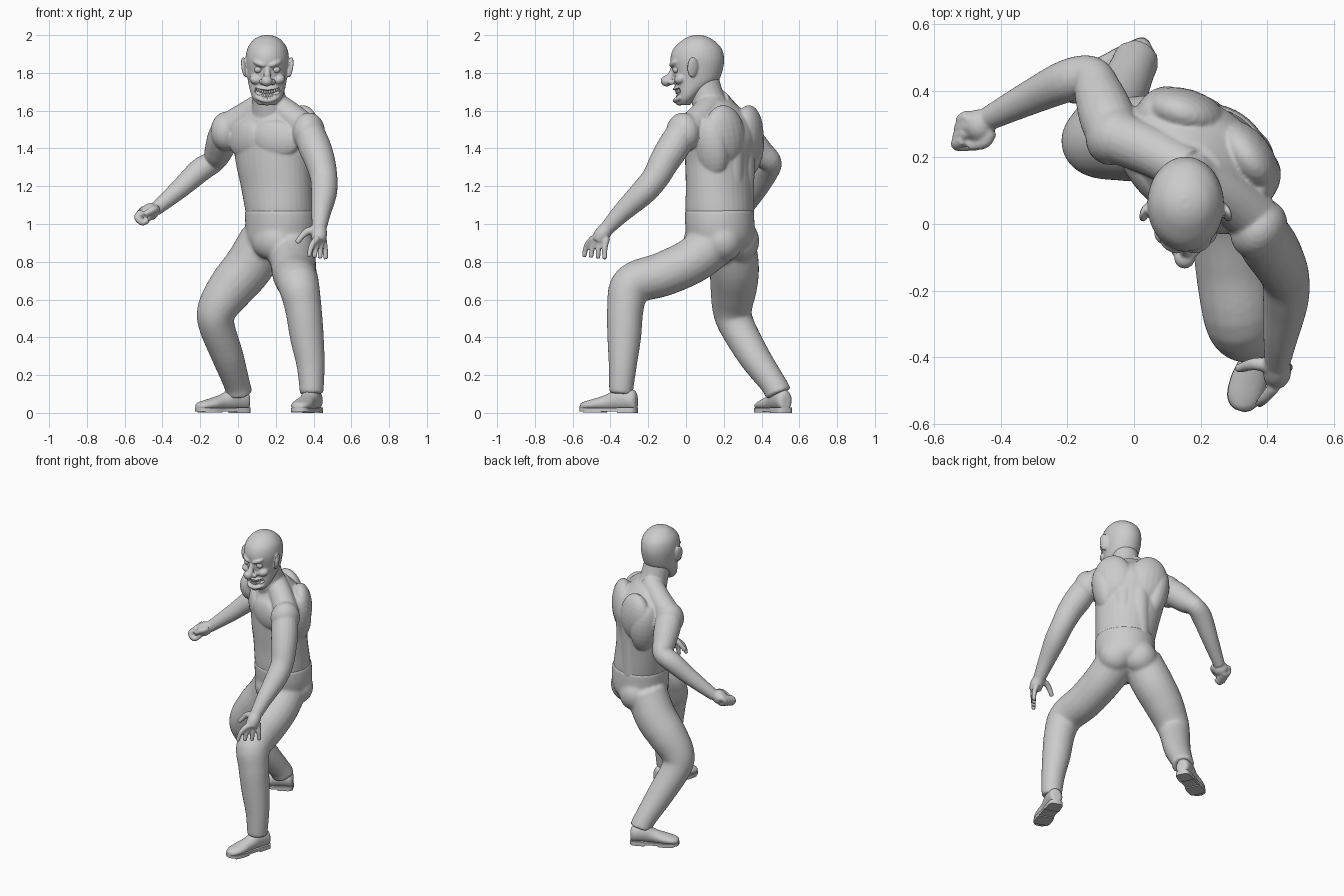
import bpy, bmesh, math
from mathutils import Vector, Matrix

if "Cube" in bpy.data.objects:
    bpy.data.objects.remove(bpy.data.objects["Cube"])

YAW = math.atan2(-0.57, 0.82)          # the trunk is twisted, the head looks ahead
SIDE = Vector((0.82, -0.57, 0)).normalized()
FRONT = Vector((-0.57, -0.82, 0)).normalized()


def trunk(side, front, z):
    return Vector((0.19, 0.185, z)) + SIDE * side + FRONT * front


def spline(rows, n=5):
    """Catmull-Rom interpolation of tuples."""
    rows = [tuple(r) for r in rows]
    p = [rows[0]] + rows + [rows[-1]]
    out = []
    for i in range(1, len(p) - 2):
        for k in range(n):
            t = k / n
            out.append([0.5 * (2 * b + (c - a) * t + (2 * a - 5 * b + 4 * c - d) * t * t
                               + (3 * b - a - 3 * c + d) * t ** 3)
                        for a, b, c, d in zip(*p[i - 1:i + 3])])
    return out + [list(rows[-1])]


def loft(bm, rings, sides=24):
    """Skin closed rings given as (centre, axis u, axis v)."""
    loops = []
    for c, u, v in rings:
        loops.append([bm.verts.new(c + u * math.cos(2 * math.pi * i / sides)
                                   + v * math.sin(2 * math.pi * i / sides)) for i in range(sides)])
    faces = [bm.faces.new(loops[0]), bm.faces.new(loops[-1])]
    for a, b in zip(loops, loops[1:]):
        for i in range(sides):
            j = (i + 1) % sides
            faces.append(bm.faces.new((a[i], a[j], b[j], b[i])))
    bmesh.ops.recalc_face_normals(bm, faces=faces)


def limb(bm, rows, sides=20):
    """Tube along rows of (x, y, z, radius)."""
    rows = spline(rows)
    pts = [Vector(r[:3]) for r in rows]
    u = None
    rings = []
    for i, p in enumerate(pts):
        t = (pts[min(i + 1, len(pts) - 1)] - pts[max(i - 1, 0)]).normalized()
        u = t.orthogonal().normalized() if u is None else (u - t * u.dot(t)).normalized()
        rings.append((p, u * rows[i][3], t.cross(u) * rows[i][3]))
    loft(bm, rings, sides)


def stack(bm, rows, yaw=0.0):
    """Horizontal ellipses from rows of (x, y, z, half width, half depth)."""
    a = Vector((math.cos(yaw), math.sin(yaw), 0))
    b = Vector((-math.sin(yaw), math.cos(yaw), 0))
    loft(bm, [(Vector(r[:3]), a * r[3], b * r[4]) for r in spline(rows)], 36)


def blob(bm, c, r, yaw=0.0, roll=0.0):
    m = (Matrix.Translation(c) @ Matrix.Rotation(yaw, 4, 'Z') @ Matrix.Rotation(roll, 4, 'Y')
         @ Matrix.Diagonal((*r, 1)))
    bmesh.ops.create_uvsphere(bm, u_segments=20, v_segments=14, radius=1, matrix=m)


def make(name, bm, voxel=0, smooth=4, cutter=None):
    """Turn a bmesh into an object, optionally fused into one skin and cut."""
    me = bpy.data.meshes.new(name)
    bm.to_mesh(me)
    bm.free()
    ob = bpy.data.objects.new(name, me)
    bpy.context.collection.objects.link(ob)
    if voxel:
        m = ob.modifiers.new("fuse", 'REMESH')
        m.mode, m.voxel_size = 'VOXEL', voxel
        m = ob.modifiers.new("soften", 'SMOOTH')
        m.factor, m.iterations = 0.5, smooth
        if cutter:
            m = ob.modifiers.new("cut", 'BOOLEAN')
            m.operation, m.solver, m.object = 'DIFFERENCE', 'EXACT', cutter
        dg = bpy.context.evaluated_depsgraph_get()
        baked = bpy.data.meshes.new_from_object(ob.evaluated_get(dg))
        ob.modifiers.clear()
        ob.data = baked
    bpy.ops.object.select_all(action='DESELECT')
    bpy.context.view_layer.objects.active = ob
    ob.select_set(True)
    bpy.ops.object.shade_smooth_by_angle(angle=math.radians(50))
    return ob


# Bare upper body: trunk, neck, muscles
bm = bmesh.new()
stack(bm, [(.225, .18, .98, .17, .16), (.222, .176, 1.06, .185, .174), (.205, .178, 1.2, .2, .168),
           (.19, .18, 1.32, .215, .168), (.19, .19, 1.45, .235, .175), (.185, .19, 1.54, .215, .15),
           (.178, .178, 1.6, .155, .11), (.17, .16, 1.65, .1, .08)], YAW)
limb(bm, [(.175, .16, 1.55, .11), (.165, .12, 1.65, .09), (.155, .09, 1.76, .085)])
for s in (-1, 1):
    blob(bm, trunk(s * .1, .12, 1.45), (.13, .048, .1), YAW + s * .3, s * .15)     # chest
    blob(bm, trunk(s * .11, -.1, 1.47), (.125, .075, .16), YAW - s * .3, s * .15)   # shoulder blade
    blob(bm, trunk(s * .165, -.05, 1.4), (.075, .1, .17), YAW, s * .2)              # side muscle
    limb(bm, [(*trunk(s * .05, -.1, z), r) for z, r in ((1.05, .065), (1.2, .066), (1.4, .07))])
limb(bm, [(.165, .16, 1.65, .07), (.05, .22, 1.575, .075), (-.05, .26, 1.51, .08)])
limb(bm, [(.165, .15, 1.65, .07), (.27, .09, 1.575, .075), (.36, .02, 1.5, .08)])

# Left arm reaching forward, open hand
blob(bm, (.375, -.015, 1.485), (.082, .095, .105), YAW)
limb(bm, [(.37, -.01, 1.5, .08), (.405, -.065, 1.41, .086), (.435, -.115, 1.33, .08),
          (.455, -.165, 1.24, .072), (.455, -.235, 1.16, .068), (.44, -.34, 1.06, .052), (.43, -.42, .975, .038)])
limb(bm, [(.43, -.41, .985, .036), (.43, -.445, .945, .042), (.425, -.465, .91, .036)])
for i in range(4):
    f = i / 3
    limb(bm, [(.42 + .03 * f, -.49 + .07 * f, .925, .02), (.39 + .07 * f, -.525 + .095 * f, .885 - .01 * f, .016),
              (.375 + .09 * f, -.54 + .11 * f, .825 - .012 * f, .013)], 10)
limb(bm, [(.42, -.43, .965, .024), (.365, -.42, .96, .02), (.31, -.435, .9, .014)], 10)

# Right arm drawn back, closed fist
blob(bm, (-.06, .265, 1.49), (.082, .092, .105), YAW)
limb(bm, [(-.055, .255, 1.51, .08), (-.08, .32, 1.45, .084), (-.105, .39, 1.38, .074), (-.13, .445, 1.33, .06),
          (-.2, .43, 1.285, .064), (-.31, .38, 1.185, .052), (-.44, .315, 1.075, .036)])
blob(bm, (-.465, .295, 1.065), (.048, .05, .045), .4, -.6)
for i in range(4):
    f = i / 3
    a = Vector((-.495 - .015 * f, .325 - .07 * f, 1.08 - .02 * f))
    limb(bm, [(*a, .021), (*(a + Vector((-.022, -.015, -.025))), .02),
              (*(a + Vector((.005, -.02, -.052))), .018), (*(a + Vector((.035, -.015, -.038))), .015)], 10)
limb(bm, [(-.43, .28, 1.08, .022), (-.45, .245, 1.075, .02), (-.495, .235, 1.05, .016)], 10)
make("upper_body", bm, .0065, 5)

# Trousers with a seat, the left leg in front and the right leg behind
bm = bmesh.new()
stack(bm, [(.215, .185, .84, .1, .1), (.22, .185, .9, .175, .165), (.226, .18, .98, .19, .18),
           (.222, .176, 1.075, .19, .179)], YAW)
limb(bm, [(.27, .16, .91, .13), (.29, .04, .81, .122), (.3, -.12, .735, .118), (.32, -.285, .68, .11),
          (.345, -.32, .56, .098), (.365, -.327, .4, .09), (.385, -.335, .25, .075), (.39, -.345, .1, .063)])
limb(bm, [(.14, .235, .92, .13), (.06, .255, .78, .132), (-.03, .253, .67, .125), (-.105, .245, .56, .108),
          (-.115, .265, .47, .096), (-.055, .36, .3, .085), (-.005, .465, .15, .07), (.005, .49, .1, .073)])
blob(bm, (.18, .08, .91), (.12, .08, .1), YAW)
for s in (-1, 1):
    blob(bm, trunk(s * .075 + .02, -.085, .91), (.11, .1, .11), YAW)
make("trousers", bm, .01, 10)


# Shoes with sole and heel block
def shoe(name, heel, toe):
    h, d = Vector((*heel, 0)), Vector((toe[0] - heel[0], toe[1] - heel[1], 0))
    length = d.length
    d.normalize()
    w, up = Vector((-d.y, d.x, 0)), Vector((0, 0, 1))
    shape = [(0, .022, .085), (.06, .043, .11), (.3, .048, .125), (.5, .047, .09), (.7, .055, .068),
             (.88, .05, .052), (.97, .032, .042), (1, .012, .03)]
    bm = bmesh.new()
    loft(bm, [(h + d * t * length + up * (.012 + z / 2), w * a, up * (z / 2)) for t, a, z in spline(shape)])
    make(name + "_upper", bm, .007, 3)
    bm = bmesh.new()
    for lo, hi, z0, z1 in ((-.01, 1.02, .008, .026), (-.015, .33, 0, .028), (.55, .92, .002, .02)):
        rows = [(t, a) for t, a, z in spline(shape) if lo <= t <= hi]
        edge = [h + d * t * length + w * a for t, a in rows]
        edge += [h + d * t * length - w * a for t, a in reversed(rows)]
        face = bm.faces.new([bm.verts.new(p + up * z0) for p in edge])
        top = bmesh.ops.extrude_face_region(bm, geom=[face])['geom']
        bmesh.ops.translate(bm, vec=up * (z1 - z0), verts=[v for v in top if isinstance(v, bmesh.types.BMVert)])
    bmesh.ops.recalc_face_normals(bm, faces=bm.faces[:])
    make(name + "_sole", bm)


shoe("left_shoe", (.415, -.26), (.315, -.56))
shoe("right_shoe", (.055, .53), (-.22, .39))

# Mouth and eye socket cutter
X = .155
bm = bmesh.new()
limb(bm, [(X - .062, -.03, 1.712, .012), (X - .04, -.055, 1.695, .02), (X, -.07, 1.686, .024),
          (X + .04, -.055, 1.695, .02), (X + .062, -.03, 1.712, .012)])
for s in (-1, 1):
    blob(bm, (X + s * .048, -.084, 1.817), (.03, .026, .021), 0, -s * .25)
cutter = make("face_cutter", bm)
cutter.hide_render = True

# Bald head with ears, brows, cheeks, lips and round nose
bm = bmesh.new()
rows = [(1.63, -.035, .02, .045), (1.66, -.047, .05, .074), (1.7, -.055, .1, .09), (1.75, -.062, .165, .101),
        (1.8, -.07, .19, .108), (1.87, -.083, .202, .115), (1.93, -.065, .188, .105), (1.972, -.02, .147, .076),
        (1.992, .015, .11, .045), (2.0, .045, .08, .015)]
stack(bm, [(X, (a + b) / 2, z, w, (b - a) / 2) for z, a, b, w in rows])
blob(bm, (X - .003, -.103, 1.757), (.031, .031, .029))
limb(bm, [(X, -.06, 1.84, .014), (X, -.076, 1.8, .016), (X, -.09, 1.765, .022)], 12)
for s in (-1, 1):
    blob(bm, (X + s * .122, .035, 1.83), (.012, .03, .055), s * .35, s * .15)
    blob(bm, (X + s * .042, -.064, 1.85), (.04, .02, .016), s * .5, -s * .35)
    blob(bm, (X + s * .062, -.032, 1.765), (.034, .03, .026), s * .6, -s * .3)
    blob(bm, (X + s * .028, -.078, 1.752), (.016, .02, .016))
for z, drop in ((1.715, .012), (1.66, .02)):
    limb(bm, [(X - .06, -.024, z + .012, .01), (X - .035, -.049, z, .012), (X, -.058, z - drop * .3, .012),
              (X + .035, -.049, z, .012), (X + .06, -.024, z + .012, .01)], 12)
blob(bm, (X, -.035, 1.645), (.032, .022, .018))
make("head", bm, .005, 3, cutter)
bpy.data.objects.remove(cutter)

# Eyes
bm = bmesh.new()
for s in (-1, 1):
    blob(bm, (X + s * .048, -.05, 1.817), (.021, .021, .019))
make("eyes", bm)

# Teeth in two rows
bm = bmesh.new()
for i in range(-4, 5):
    x = i * .0125
    y, z = -.05 + 9 * x * x, 1.688 + 5 * x * x
    blob(bm, (X + x, y, z + .012), (.0065, .007, .012))
    blob(bm, (X + x, y + .003, z - .013), (.006, .006, .01))
make("teeth", bm)
